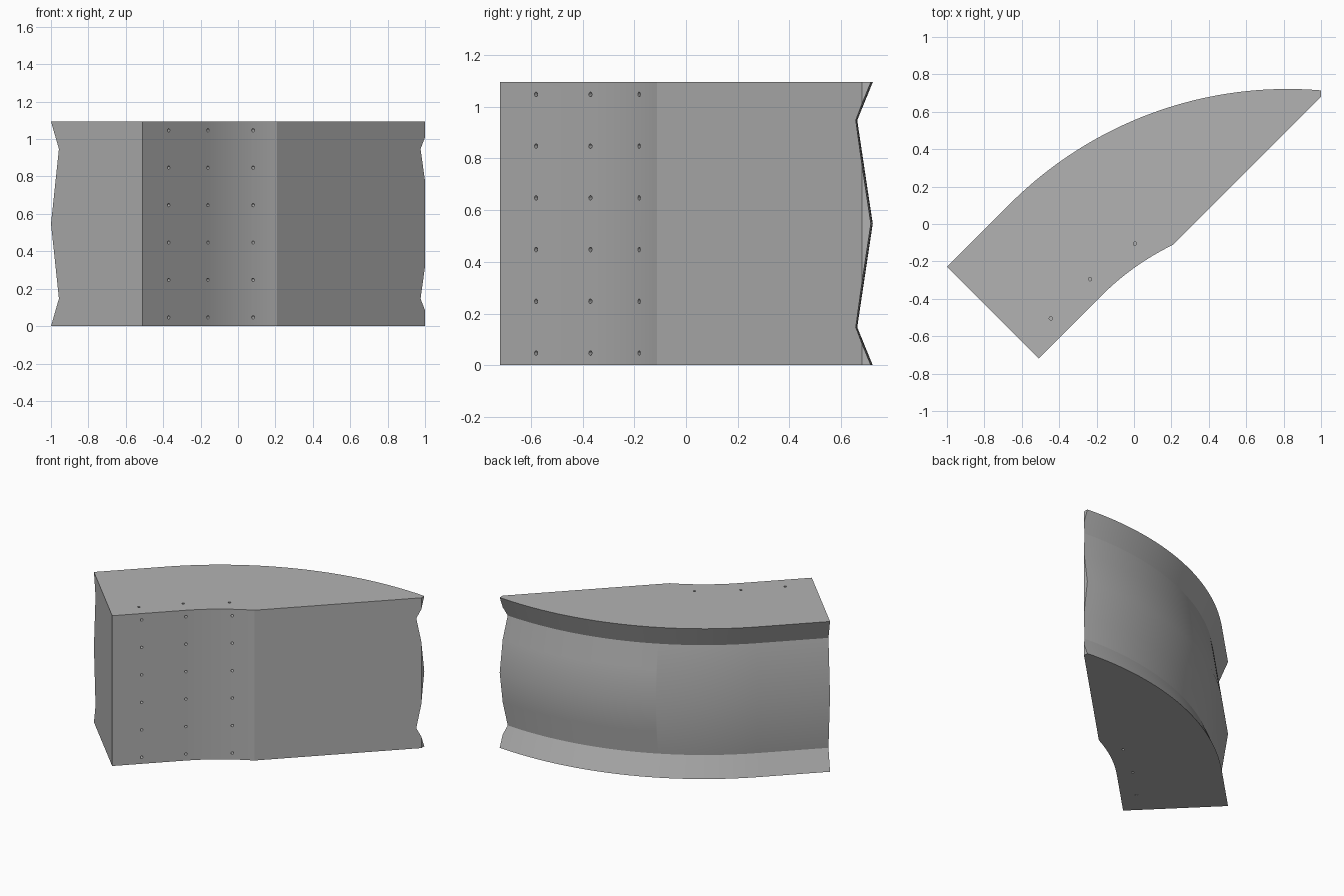
import bpy
import bmesh
from math import sqrt, atan2, cos, sin, pi, radians
from mathutils import Vector, Matrix

cube = bpy.data.objects.get("Cube")
if cube:
    bpy.data.objects.remove(cube, do_unlink=True)

# Main dimensions
HEIGHT = 1.094
CENTRE = Vector((0.821, -1.378))
R_OUT, R_IN = 2.1, 1.407
STRAIGHT = 0.475
NORMAL = Vector((-1, 1)).normalized()
TANGENT = Vector((1, 1)).normalized()
CUT = 0.32          # the long flat front face lies on y = x - CUT
GROOVE = 0.06       # depth of the two grooves along the back
GROOVE_Z = 0.147

grey = bpy.data.materials.new("plain grey")
grey.use_nodes = True
colour = (0.45, 0.45, 0.45, 1)
grey.diffuse_color = colour
grey.node_tree.nodes["Principled BSDF"].inputs["Base Color"].default_value = colour


def on_cut(r):
    """Point where a circle of radius r meets the long flat front face."""
    k = CENTRE.x - CUT - CENTRE.y
    u = (sqrt(2 * r * r - k * k) - k) / 2
    return CENTRE + Vector((u, u + k))


def arc(r, end, steps):
    """Straight run, then an arc from the tangent point to the end point."""
    d = end - CENTRE
    a0, a1 = 3 * pi / 4, atan2(d.y, d.x)
    pts = [CENTRE + NORMAL * r - TANGENT * STRAIGHT]
    for i in range(steps + 1):
        a = a0 + (a1 - a0) * i / steps
        pts.append(CENTRE + Vector((cos(a), sin(a))) * r)
    return pts


tip = Vector((1, 1 - CUT))
tip_depth = R_OUT - (tip - CENTRE).length   # groove depth at which the tip closes


def outline(depth):
    r = R_OUT - depth
    if depth < tip_depth - 1e-6:
        end = Vector((1, CENTRE.y + sqrt(r * r - (1 - CENTRE.x) ** 2)))
        corner = tip
    else:
        end = corner = on_cut(r)
    inner = arc(R_IN, on_cut(R_IN), 12)
    return inner + [corner] + arc(r, end, 32)[::-1]


# Heights and groove depths, mirrored about the middle
t = tip_depth / GROOVE
mid = HEIGHT / 2
half = [(0, 0), (GROOVE_Z * t, tip_depth), (GROOVE_Z, GROOVE),
        (mid - (mid - GROOVE_Z) * t, tip_depth)]
levels = half + [(mid, 0)] + [(HEIGHT - z, d) for z, d in reversed(half)]

# Body: stacked outlines joined into a solid
bm = bmesh.new()
rings = [[bm.verts.new((p.x, p.y, z)) for p in outline(d)] for z, d in levels]
for low, high in zip(rings, rings[1:]):
    n = len(low)
    for i in range(n):
        j = (i + 1) % n
        bm.faces.new((low[i], low[j], high[j], high[i]))
bm.faces.new(rings[0][::-1])
bm.faces.new(rings[-1])
bmesh.ops.remove_doubles(bm, verts=bm.verts[:], dist=1e-4)
bmesh.ops.dissolve_limit(bm, angle_limit=radians(0.1),
                         verts=bm.verts[:], edges=bm.edges[:])
bmesh.ops.recalc_face_normals(bm, faces=bm.faces[:])
mesh = bpy.data.meshes.new("curved_block")
bm.to_mesh(mesh)
bm.free()
mesh.materials.append(grey)
block = bpy.data.objects.new("curved_block", mesh)
bpy.context.collection.objects.link(block)

# Drill holes: rows into the front, and one above and below each column
bm = bmesh.new()


def drill(point, direction, depth):
    turn = Vector(direction).to_track_quat('Z', 'Y').to_matrix().to_4x4()
    bmesh.ops.create_cone(bm, cap_ends=True, segments=12, radius1=0.009,
                          radius2=0.009, depth=depth * 2,
                          matrix=Matrix.Translation(point) @ turn)


for x, y in [(-0.37, -0.58), (-0.16, -0.37), (0.08, -0.18)]:
    for row in range(6):
        drill((x, y, mid + (row - 2.5) * 0.2), (-1, 1, 0), 0.09)
    for z in (0, HEIGHT):
        drill((x - 0.075, y + 0.075, z), (0, 0, 1), 0.03)
mesh = bpy.data.meshes.new("hole_cutter")
bm.to_mesh(mesh)
bm.free()
mesh.materials.append(grey)
cutter = bpy.data.objects.new("hole_cutter", mesh)
bpy.context.collection.objects.link(cutter)
cutter.hide_render = True

bpy.ops.object.select_all(action='DESELECT')
block.select_set(True)
bpy.context.view_layer.objects.active = block
holes = block.modifiers.new("holes", 'BOOLEAN')
holes.operation = 'DIFFERENCE'
holes.solver = 'EXACT'
holes.object = cutter
bpy.ops.object.modifier_apply(modifier=holes.name)
bpy.data.objects.remove(cutter, do_unlink=True)
bpy.ops.object.shade_smooth_by_angle(angle=radians(17.7))
